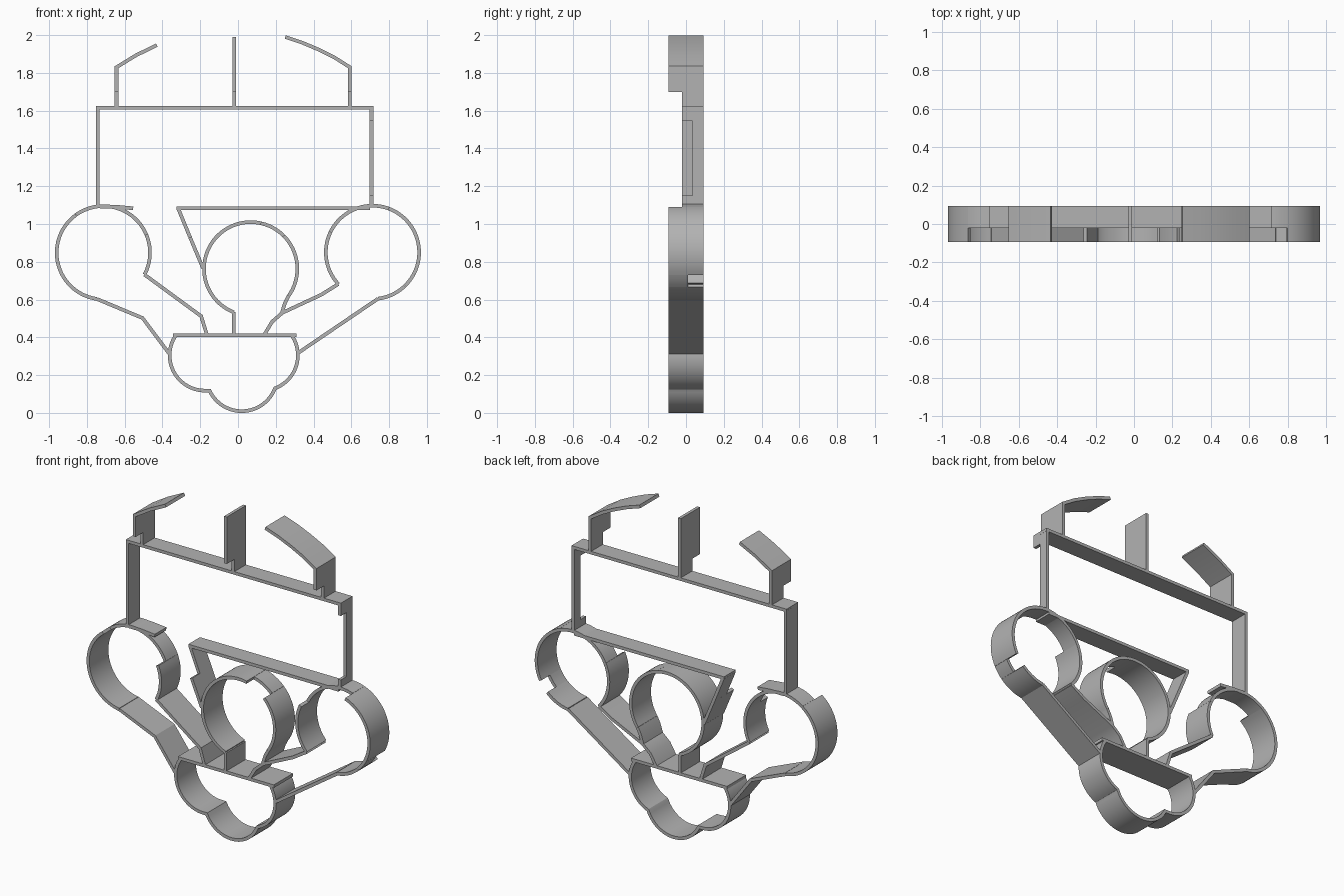
import bpy, bmesh, math
from mathutils import Vector

cube = bpy.data.objects.get("Cube")
if cube:
    bpy.data.objects.remove(cube, do_unlink=True)

grey = bpy.data.materials.new("plain grey")
grey.use_nodes = True
COLOR = (0.45, 0.45, 0.45, 1)
grey.diffuse_color = COLOR
grey.node_tree.nodes["Principled BSDF"].inputs["Base Color"].default_value = COLOR

FRONT, STEP, BACK = -0.093, -0.02, 0.093
HALF = 0.0095  # half the wall thickness
R = 0.247      # big ring centreline radius


def arc(cx, cz, r, a0, a1):
    """Points on an arc, angles in degrees."""
    n = max(2, round(abs(a1 - a0) / 5))
    angles = [math.radians(a0 + (a1 - a0) * i / n) for i in range(n + 1)]
    return [(cx + r * math.cos(a), cz + r * math.sin(a)) for a in angles]


def ribbon(name, path, y0=FRONT, y1=BACK):
    """Thin wall following an x-z path, with mitred corners."""
    pts = [Vector(p) for p in path]
    dirs = [(b - a).normalized() for a, b in zip(pts, pts[1:])]
    bm = bmesh.new()
    rows = []
    for i, p in enumerate(pts):
        d0, d1 = dirs[max(i - 1, 0)], dirs[min(i, len(dirs) - 1)]
        t = (d0 + d1).normalized()
        off = Vector((-t.y, t.x)) * HALF / max(t.dot(d1), 0.4)
        rows.append([bm.verts.new((q.x, y, q.y)) for q, y in
                     ((p + off, y0), (p + off, y1), (p - off, y1), (p - off, y0))])
    for a, b in zip(rows, rows[1:]):
        for k in range(4):
            bm.faces.new((a[k], a[(k + 1) % 4], b[(k + 1) % 4], b[k]))
    bm.faces.new(rows[0][::-1])
    bm.faces.new(rows[-1])
    bmesh.ops.recalc_face_normals(bm, faces=bm.faces)
    mesh = bpy.data.meshes.new(name)
    bm.to_mesh(mesh)
    bm.free()
    mesh.materials.append(grey)
    obj = bpy.data.objects.new(name, mesh)
    bpy.context.collection.objects.link(obj)
    bpy.ops.object.select_all(action='DESELECT')
    obj.select_set(True)
    bpy.context.view_layer.objects.active = obj
    bpy.ops.object.shade_smooth_by_angle(angle=math.radians(20))


def ring(name, cx, cz, parts):
    """Open ring made of arcs, each with its own depth."""
    for i, (a0, a1, y0, y1) in enumerate(parts):
        ribbon(f"{name}_{i + 1}", arc(cx, cz, R, a0, a1), y0, y1)


# Rings with recessed front edges
ring("right_ring", -0.713, 0.848, [(-28, 23, FRONT, BACK), (23, 126, STEP, BACK),
                                   (126, 262, FRONT, BACK)])
ring("left_ring", 0.712, 0.85, [(-83, -46, FRONT, BACK), (-46, -28, FRONT, 0.01),
                                (-28, 70, FRONT, BACK), (70, 154, STEP, BACK),
                                (154, 223, FRONT, BACK)])
ring("middle_ring", 0.067, 0.763, [(-35, 45, FRONT, BACK), (45, 77, STEP, BACK),
                                   (77, 249, FRONT, BACK)])

# Rectangular upper frame, one side notched
ribbon("frame_top", [(-0.752, 1.615), (0.717, 1.615)], STEP)
ribbon("frame_right_side", [(-0.743, 1.615), (-0.743, 1.09)], STEP)
for name, z0, z1, y in (("low", 1.09, 1.15, STEP), ("notched", 1.15, 1.545, 0.035),
                        ("high", 1.545, 1.615, STEP)):
    ribbon("frame_left_side_" + name, [(0.707, z0), (0.707, z1)], y)
ribbon("frame_bottom", [(-0.325, 1.083), (0.70, 1.083)], STEP)
ribbon("frame_stub", [(-0.73, 1.092), (-0.65, 1.092), (-0.555, 1.083)], STEP)

# Upright posts with narrow feet, outer two curving inwards
posts = (("right", [(-0.643, 1.7), (-0.643, 1.83), (-0.54, 1.893), (-0.43, 1.947)]),
         ("middle", [(-0.02, 1.7), (-0.02, 1.99)]),
         ("left", [(0.592, 1.7), (0.592, 1.83), (0.51, 1.882), (0.43, 1.922),
                   (0.34, 1.96), (0.25, 1.99)]))
for name, path in posts:
    ribbon(name + "_post", path)
    x, z = path[0]
    ribbon(name + "_post_foot", [(x, 1.615), (x, z)], STEP)

# Struts joining the rings to the base
ribbon("diagonal_upper", [(-0.317, 1.083), (-0.254, 0.93)], STEP)
ribbon("diagonal_lower", [(-0.254, 0.93), (-0.185, 0.765)])
ribbon("right_outer_strut", [(-0.747, 0.603), (-0.505, 0.502), (-0.365, 0.315)])
ribbon("right_inner_strut", [(-0.495, 0.732), (-0.195, 0.512), (-0.165, 0.415)])
ribbon("left_outer_strut", [(0.742, 0.605), (0.322, 0.32)])
ribbon("left_inner_strut", [(0.531, 0.682), (0.44, 0.625), (0.235, 0.53),
                            (0.18, 0.482), (0.14, 0.415)])
ribbon("middle_ring_strut", [(-0.022, 0.533), (-0.022, 0.415)])
ribbon("middle_ring_tail", [(0.269, 0.621), (0.25, 0.585), (0.232, 0.53)])

# Three-lobed base with a flat lid
ribbon("base_lid", [(-0.345, 0.412), (0.31, 0.412)])
lobes = arc(-0.175, 0.305, 0.187, 145, 270)
lobes += arc(0.02, 0.197, 0.188, 205, 338)
lobes += arc(0.13, 0.305, 0.187, -69, 35)
ribbon("base_lobes", lobes)
